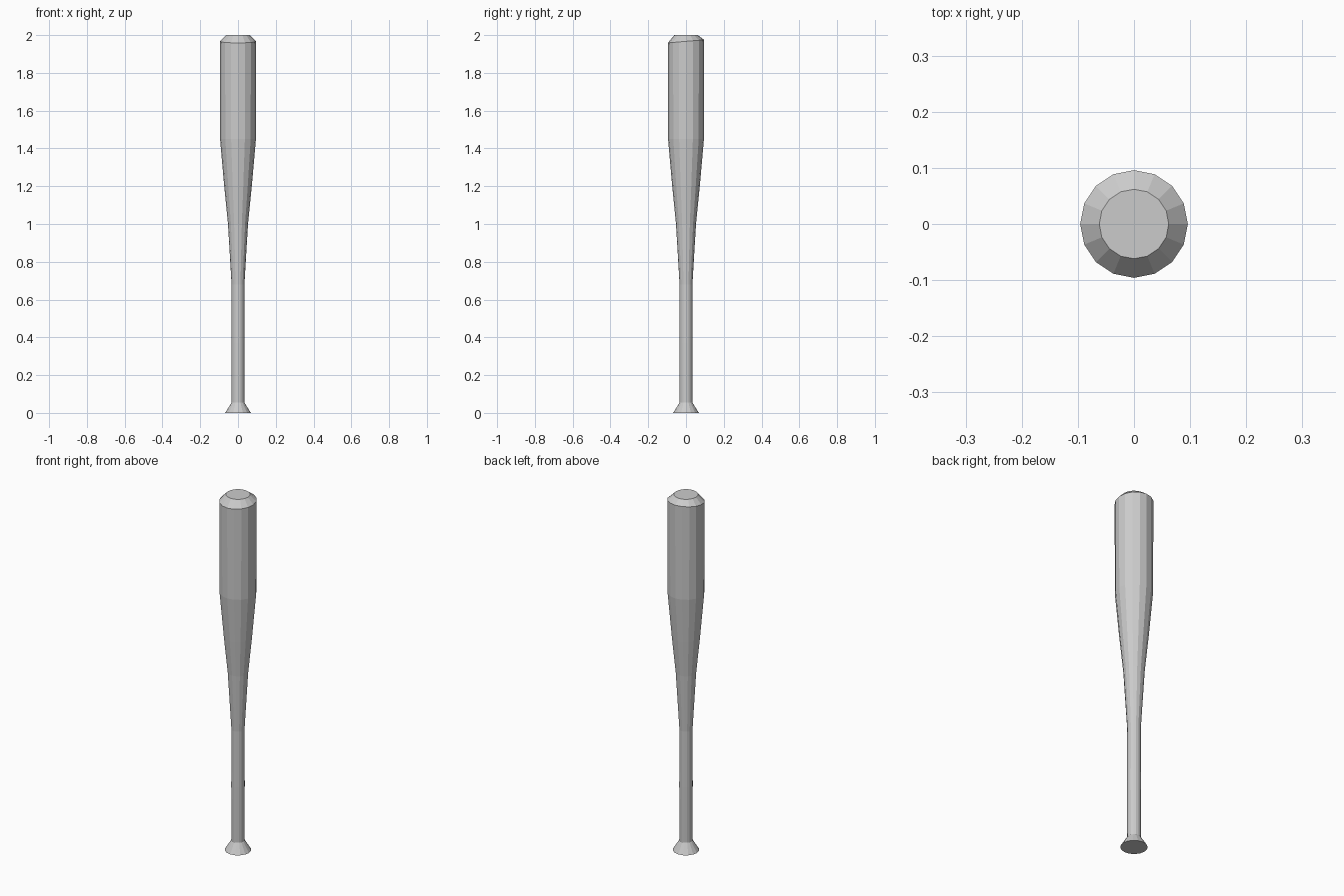
import bpy, bmesh, math

if "Cube" in bpy.data.objects:
    bpy.data.objects.remove(bpy.data.objects["Cube"])

SIDES = 16
# (radius, height, tilt of ring along y) from knob to tip
PROFILE = [
    (0.068, 0.0, 0), (0.034, 0.055, 0), (0.035, 0.37, 0), (0.034, 0.68, 0),
    (0.053, 1.0, 0), (0.073, 1.2, 0), (0.095, 1.45, 0),
    (0.096, 1.967, 0.085), (0.062, 2.0, 0),
]

# lathe the bat as stacked rings
bm = bmesh.new()
rings = []
for r, z, tilt in PROFILE:
    ring = []
    for i in range(SIDES):
        a = 2 * math.pi * i / SIDES
        x, y = r * math.cos(a), r * math.sin(a)
        ring.append(bm.verts.new((x, y, z + tilt * y)))
    rings.append(ring)

for lo, hi in zip(rings, rings[1:]):
    for i in range(SIDES):
        j = (i + 1) % SIDES
        bm.faces.new((lo[i], lo[j], hi[j], hi[i]))

# flat knob base and tip
bm.faces.new(rings[0][::-1])
bm.faces.new(rings[-1])

mesh = bpy.data.meshes.new("baseball_bat")
bm.to_mesh(mesh)
bm.free()
bat = bpy.data.objects.new("baseball_bat", mesh)
bpy.context.collection.objects.link(bat)
